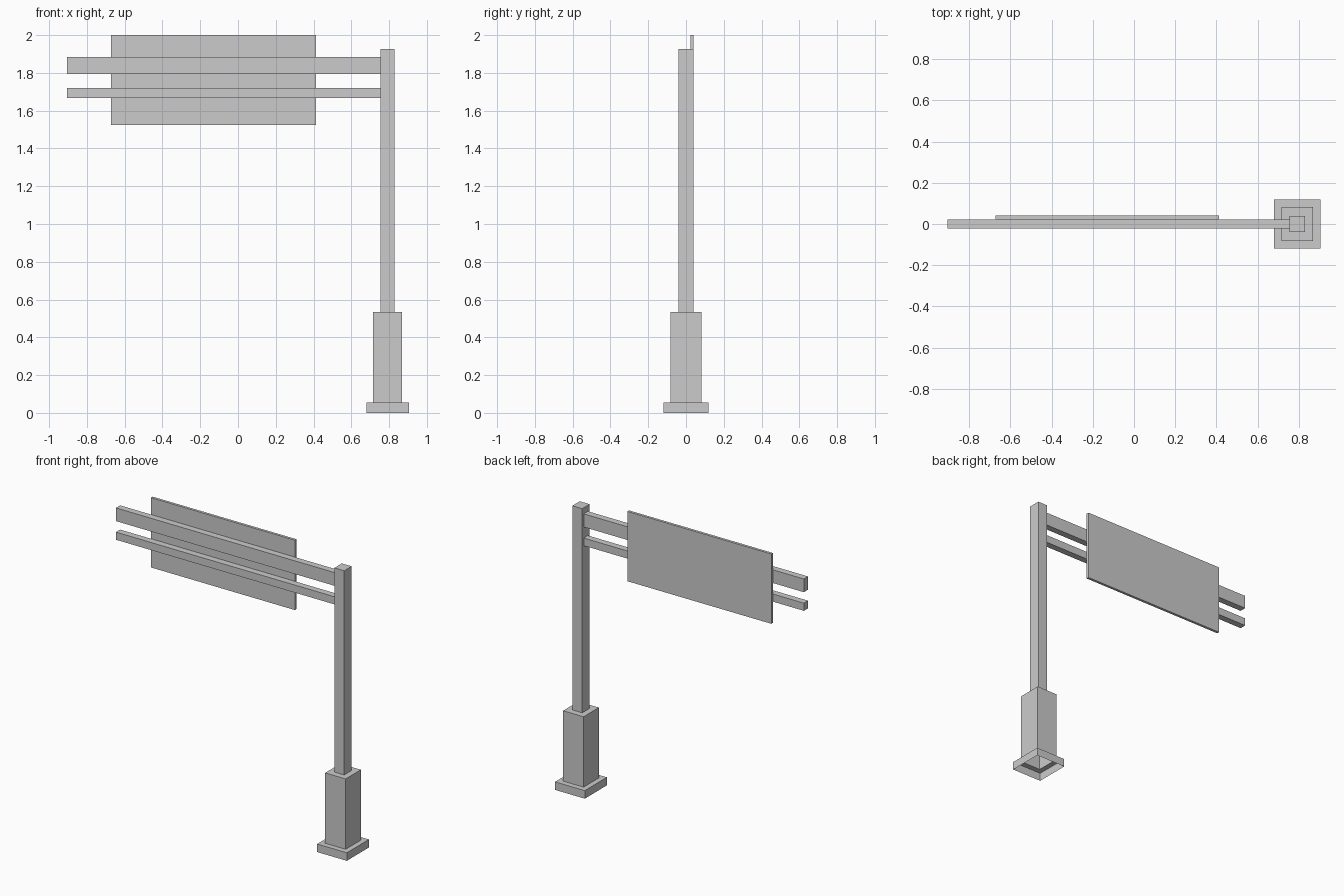
import bpy, bmesh

if "Cube" in bpy.data.objects:
    bpy.data.objects.remove(bpy.data.objects["Cube"])

POST_X = 0.792


def finish(name, bm):
    bmesh.ops.recalc_face_normals(bm, faces=bm.faces)
    mesh = bpy.data.meshes.new(name)
    bm.to_mesh(mesh)
    bm.free()
    obj = bpy.data.objects.new(name, mesh)
    bpy.context.collection.objects.link(obj)
    return obj


def box(name, lo, hi):
    bm = bmesh.new()
    bmesh.ops.create_cube(bm, size=1)
    for v in bm.verts:
        v.co = [l + (c + 0.5) * (h - l) for c, l, h in zip(v.co, lo, hi)]
    return finish(name, bm)


# Post: one stepped square shell (foot, pedestal, pole), open underneath
steps = [  # half width x, half depth y, z
    (0.112, 0.119, 0.0), (0.112, 0.119, 0.055),
    (0.077, 0.082, 0.055), (0.077, 0.082, 0.535),
    (0.037, 0.040, 0.535), (0.037, 0.040, 1.927),
]
bm = bmesh.new()
rings = [[bm.verts.new((POST_X + sx * hx, sy * hy, z))
          for sx, sy in ((-1, -1), (1, -1), (1, 1), (-1, 1))]
         for hx, hy, z in steps]
for a, b in zip(rings, rings[1:]):
    for i in range(4):
        j = (i + 1) % 4
        bm.faces.new((a[i], a[j], b[j], b[i]))
bm.faces.new(rings[-1])
finish("post", bm)

# Cantilever beams reaching out from the pole
for name, z0, z1 in (("upper_beam", 1.795, 1.885), ("lower_beam", 1.668, 1.72)):
    box(name, (-0.905, -0.022, z0), (POST_X - 0.037, 0.023, z1))

# Sign panel mounted on the back of the beams
box("sign_panel", (-0.672, 0.023, 1.524), (0.413, 0.041, 2.0))
